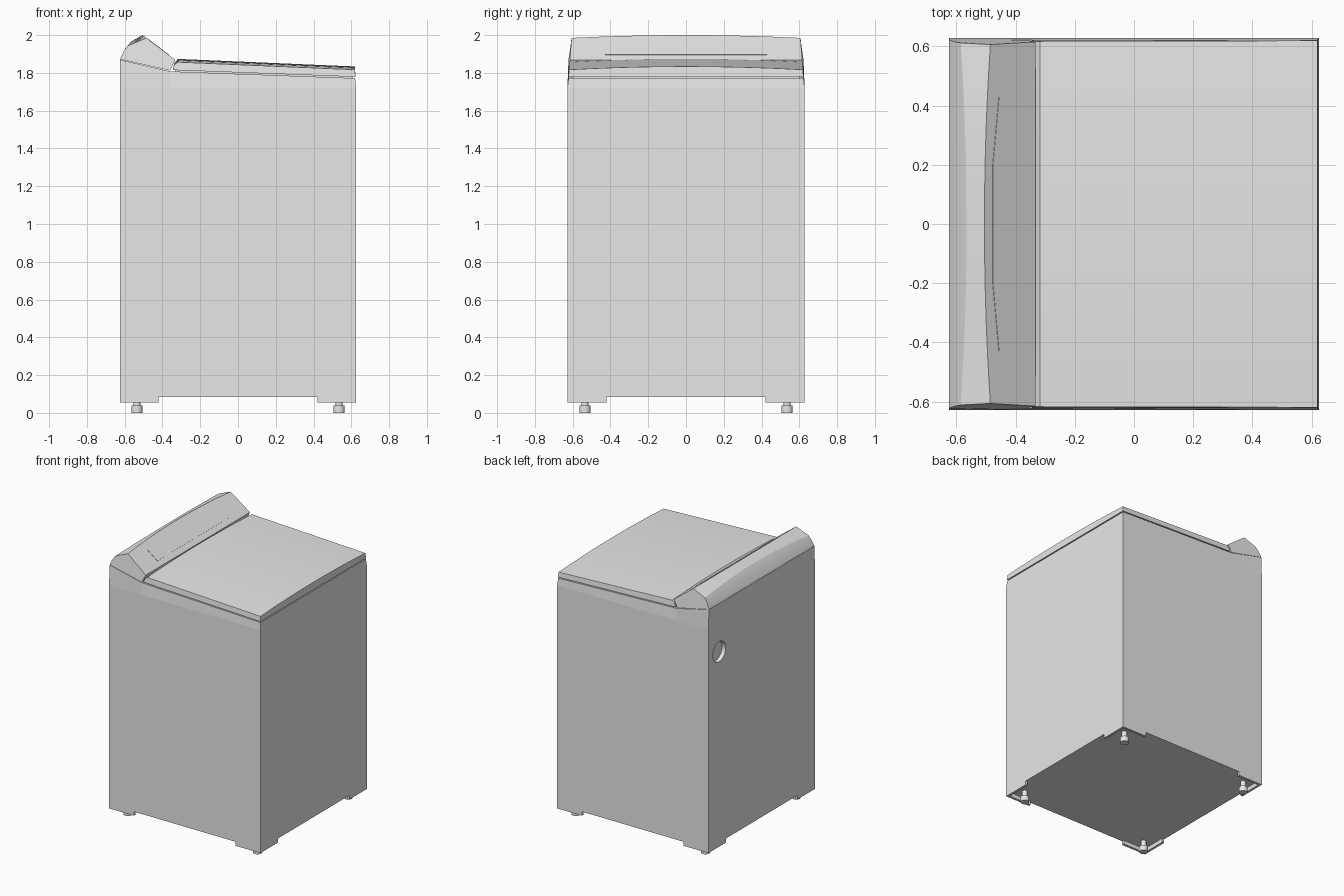
import bpy, bmesh, math
from mathutils import Matrix, Vector

cube = bpy.data.objects.get("Cube")
if cube:
    bpy.data.objects.remove(cube, do_unlink=True)

grey = bpy.data.materials.new("light_grey")
grey.use_nodes = True
GREY = (0.8, 0.8, 0.8, 1)
grey.diffuse_color = GREY
grey.node_tree.nodes["Principled BSDF"].inputs["Base Color"].default_value = GREY

HX, HY = 0.625, 0.628


def finish(name, bm, smooth=None):
    bmesh.ops.recalc_face_normals(bm, faces=bm.faces)
    mesh = bpy.data.meshes.new(name)
    bm.to_mesh(mesh)
    bm.free()
    obj = bpy.data.objects.new(name, mesh)
    bpy.context.collection.objects.link(obj)
    mesh.materials.append(grey)
    if smooth:
        bpy.ops.object.select_all(action='DESELECT')
        obj.select_set(True)
        bpy.context.view_layer.objects.active = obj
        bpy.ops.object.shade_smooth_by_angle(angle=math.radians(smooth))
    return obj


def loft(name, rings, smooth=None):
    """Skin equal-length closed rings and cap both ends."""
    bm = bmesh.new()
    rows = [[bm.verts.new(p) for p in ring] for ring in rings]
    n = len(rows[0])
    for a, b in zip(rows, rows[1:]):
        for i in range(n):
            j = (i + 1) % n
            bm.faces.new((a[i], a[j], b[j], b[i]))
    bm.faces.new(rows[0])
    bm.faces.new(rows[-1])
    return finish(name, bm, smooth)


def box(name, x, y, z):
    return loft(name, [[(x[0], y[0], h), (x[1], y[0], h), (x[1], y[1], h), (x[0], y[1], h)] for h in z])


def cylinder(bm, radius, depth, matrix):
    bmesh.ops.create_cone(bm, cap_ends=True, segments=24, radius1=radius,
                          radius2=radius, depth=depth, matrix=matrix)


def crowned(name, profile, steps, smooth):
    """Sweep a profile across y; each point is (x, z, end x, end z, half width)."""
    rings = []
    for k in range(steps + 1):
        t = 2 * k / steps - 1
        c = t * t
        rings.append([(x + (ex - x) * c, t * w, z + (ez - z) * c) for x, z, ex, ez, w in profile])
    return loft(name, rings, smooth)


# Cabinet with a round shallow socket in its back
cabinet = box("cabinet", (-HX, HX), (-HY, HY), (0.085, 1.72))
bm = bmesh.new()
cylinder(bm, 0.075, 0.06, Matrix.Translation((-HX, 0.5, 1.51)) @ Matrix.Rotation(math.pi / 2, 4, 'Y'))
cutter = finish("socket_cutter", bm)
cutter.hide_render = True
cut = cabinet.modifiers.new("socket", 'BOOLEAN')
cut.operation = 'DIFFERENCE'
cut.object = cutter
cut.solver = 'EXACT'
bpy.context.view_layer.objects.active = cabinet
bpy.ops.object.modifier_apply(modifier=cut.name)
bpy.data.objects.remove(cutter, do_unlink=True)

# Slightly tapered top frame
TY = 0.622
loft("top_frame", [[(x0, -HY, 1.72), (x0, HY, 1.72), (x1, TY, top), (x1, -TY, top)]
                   for x0, x1, top in ((-HX, -HX, 1.87), (-0.36, -0.36, 1.808), (HX, 0.62, 1.772))])

# Narrow spacer leaving a dark seam under the lid
loft("lid_spacer", [[(x, -0.6, z), (x, 0.6, z), (x, 0.6, z + 0.02), (x, -0.6, z + 0.02)]
                    for x, z in ((-0.33, 1.8), (0.605, 1.765))])

# Crowned, gently sloping lid
crowned("lid", [(-0.345, 1.815, -0.345, 1.815, 0.622), (0.622, 1.779, 0.622, 1.779, 0.622),
                (0.619, 1.834, 0.619, 1.817, 0.619), (-0.318, 1.874, -0.318, 1.857, 0.617),
                (-0.338, 1.85, -0.338, 1.842, 0.617)], 16, 20)

# Raised control console with a bowed crest
crowned("control_console", [(-HX, 1.872, -HX, 1.872, 0.622), (-0.598, 1.927, -0.605, 1.915, 0.615),
                            (-0.565, 1.967, -0.585, 1.943, 0.611), (-0.505, 2.0, -0.485, 1.985, 0.606),
                            (-0.332, 1.869, -0.332, 1.869, 0.615), (-0.36, 1.812, -0.36, 1.812, 0.62)], 16, 15)

# Thin control plate lying on the sloping console face
foot, crest = Vector((-0.332, 0, 1.869)), Vector((-0.505, 0, 2.0))
normal = Vector((0.131, 0, 0.173)).normalized()
outline = [(0.2, -0.43), (0.72, -0.43), (0.84, -0.2), (0.84, 0.2), (0.72, 0.43), (0.2, 0.43)]
loft("control_plate", [[foot.lerp(crest, s) + Vector((0, y, 0)) + normal * h for s, y in outline]
                       for h in (-0.002, 0.002)])

# Corner skirts and levelling feet
for sx, side in ((-1, "right"), (1, "left")):
    for sy, end in ((-1, "front"), (1, "back")):
        tag = end + "_" + side
        xs = sorted((sx * 0.42, sx * HX))
        ys = sorted((sy * 0.42, sy * HY))
        box("skirt_x_" + tag, xs, sorted((sy * 0.61, sy * HY)), (0.055, 0.086))
        box("skirt_y_" + tag, sorted((sx * 0.607, sx * HX)), ys, (0.055, 0.086))
        bm = bmesh.new()
        for radius, low, high in ((0.03, 0, 0.04), (0.019, 0.04, 0.09)):
            cylinder(bm, radius, high - low, Matrix.Translation((sx * 0.535, sy * 0.535, (low + high) / 2)))
        finish("foot_" + tag, bm, 30)
